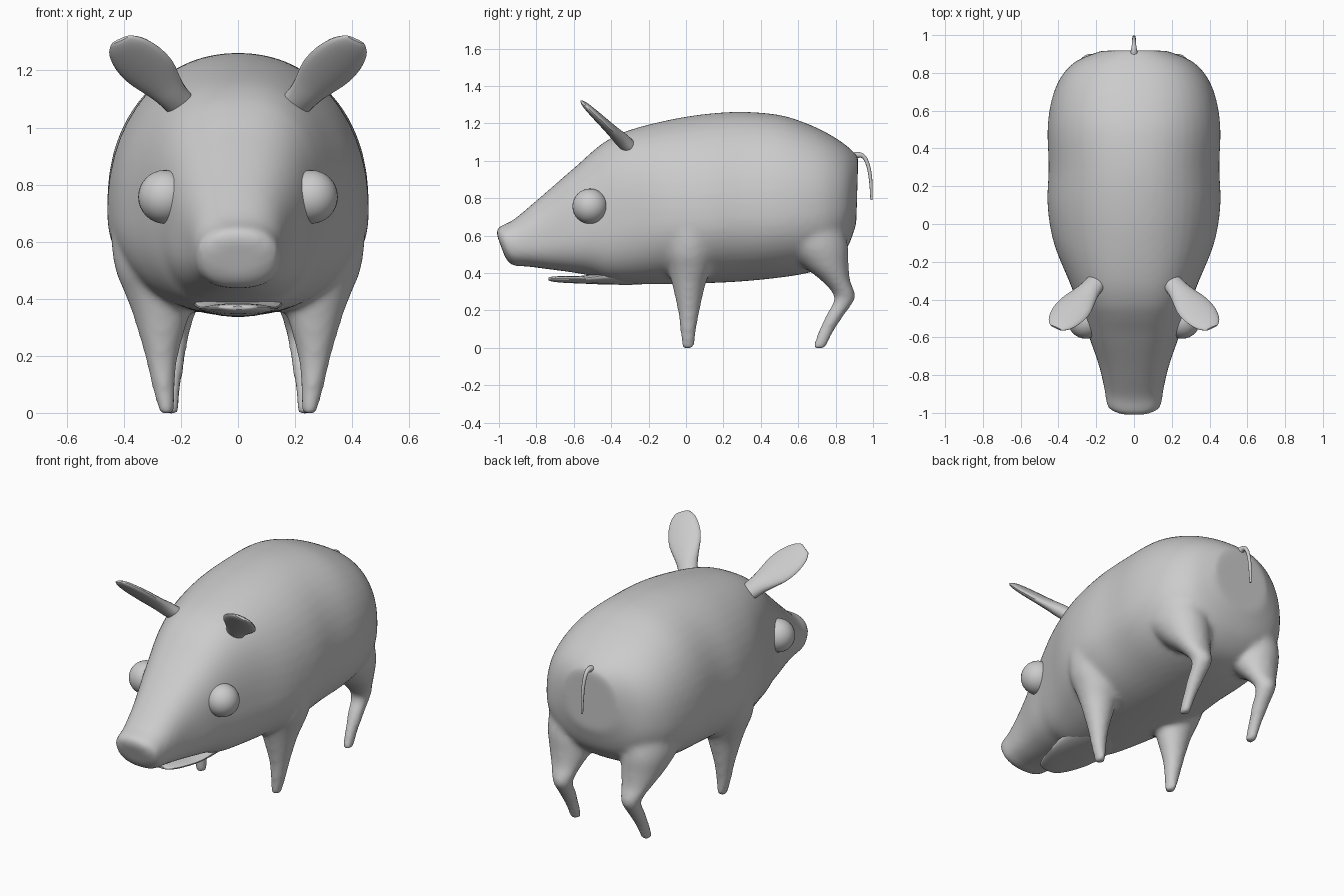
import bpy, bmesh, math
from mathutils import Vector

if "Cube" in bpy.data.objects:
    bpy.data.objects.remove(bpy.data.objects["Cube"])

skin = bpy.data.materials.new("light_grey")
skin.diffuse_color = (0.6, 0.6, 0.6, 1)
skin.use_nodes = True
skin.node_tree.nodes["Principled BSDF"].inputs["Base Color"].default_value = skin.diffuse_color


def spline(rows, steps):
    """Catmull-Rom interpolation of rows of numbers."""
    out = []
    for i in range(len(rows) - 1):
        a, b, c, d = (rows[max(i - 1, 0)], rows[i], rows[i + 1],
                      rows[min(i + 2, len(rows) - 1)])
        for s in range(steps):
            t = s / steps
            out.append([0.5 * (2 * q + (r - p) * t + (2 * p - 5 * q + 4 * r - w) * t * t
                               + (3 * q - p - 3 * r + w) * t ** 3)
                        for p, q, r, w in zip(a, b, c, d)])
    return out + [list(rows[-1])]


def loft(bm, rings):
    """Skin closed rings of points and cap both ends."""
    vs = [[bm.verts.new(p) for p in ring] for ring in rings]
    n = len(vs[0])
    faces = [bm.faces.new((a[i], a[(i + 1) % n], b[(i + 1) % n], b[i]))
             for a, b in zip(vs, vs[1:]) for i in range(n)]
    faces += [bm.faces.new(vs[0][::-1]), bm.faces.new(vs[-1])]
    bmesh.ops.recalc_face_normals(bm, faces=faces)


def finish(bm, name, smooth=True):
    me = bpy.data.meshes.new(name)
    bm.to_mesh(me)
    bm.free()
    me.materials.append(skin)
    ob = bpy.data.objects.new(name, me)
    bpy.context.collection.objects.link(ob)
    bpy.context.view_layer.objects.active = ob
    ob.select_set(True)
    if smooth:
        bpy.ops.object.shade_smooth_by_angle(angle=math.radians(50))
    ob.select_set(False)
    return ob


def trunk_rings(rows, n=48, steps=5):
    """Rows: y, bottom z, top z, widest z, half width, lean, squareness."""
    rings = []
    for y, zb, zt, zm, w, lean, sq in spline(rows, steps):
        ring = []
        for k in range(n):
            a = 2 * math.pi * (k + 0.5) / n
            c, s = (math.copysign(abs(v) ** (2 / sq), v) for v in (math.cos(a), math.sin(a)))
            dz = s * ((zt - zm) if s > 0 else (zm - zb))
            ring.append((w * c, y + lean * dz, zm + dz))
        rings.append(ring)
    return rings


def leg_rings(rows, side, n=20):
    """Rows: x, y, z, x radius, y radius."""
    return [[(side * (x + rx * math.cos(2 * math.pi * k / n)),
              y + ry * math.sin(2 * math.pi * k / n), z) for k in range(n)]
            for x, y, z, rx, ry in spline(rows, 4)]


# Body with head and snout
trunk = [
    (-0.99, 0.48, 0.61, 0.545, 0.08, -0.37, 2.2),
    (-0.965, 0.44, 0.645, 0.545, 0.14, -0.37, 2.3),
    (-0.88, 0.435, 0.69, 0.55, 0.155, -0.25, 2.4),
    (-0.75, 0.42, 0.81, 0.58, 0.185, -0.10, 2.5),
    (-0.60, 0.402, 0.96, 0.63, 0.237, 0, 2.6),
    (-0.50, 0.383, 1.05, 0.66, 0.268, 0, 2.6),
    (-0.42, 0.355, 1.11, 0.68, 0.297, 0, 2.6),
    (-0.30, 0.342, 1.165, 0.70, 0.345, 0, 2.45),
    (-0.10, 0.34, 1.217, 0.70, 0.425, 0, 2.2),
    (0.10, 0.345, 1.25, 0.70, 0.458, 0, 2.15),
    (0.30, 0.355, 1.262, 0.72, 0.452, 0, 2.15),
    (0.50, 0.375, 1.245, 0.73, 0.458, 0, 2.2),
    (0.65, 0.40, 1.198, 0.74, 0.438, 0, 2.25),
    (0.77, 0.44, 1.14, 0.75, 0.392, 0, 2.3),
    (0.86, 0.53, 1.08, 0.77, 0.31, 0, 2.3),
    (0.915, 0.66, 1.02, 0.82, 0.18, 0.03, 2.2)]
front_leg = [
    (0.25, 0.01, -0.004, 0.026, 0.034), (0.262, 0.012, 0.10, 0.042, 0.044),
    (0.268, 0.015, 0.20, 0.059, 0.059), (0.27, 0.015, 0.34, 0.098, 0.09),
    (0.28, 0.02, 0.42, 0.118, 0.115), (0.29, 0.02, 0.52, 0.145, 0.14),
    (0.31, 0.03, 0.68, 0.13, 0.14), (0.29, 0.03, 0.85, 0.06, 0.07)]
hind_leg = [
    (0.237, 0.71, -0.004, 0.028, 0.036), (0.235, 0.745, 0.08, 0.034, 0.041),
    (0.23, 0.80, 0.18, 0.045, 0.050), (0.228, 0.850, 0.27, 0.057, 0.056),
    (0.235, 0.80, 0.36, 0.092, 0.078), (0.24, 0.745, 0.44, 0.125, 0.125),
    (0.25, 0.68, 0.56, 0.15, 0.185), (0.26, 0.62, 0.72, 0.13, 0.19),
    (0.26, 0.60, 0.85, 0.06, 0.10)]
bm = bmesh.new()
loft(bm, trunk_rings(trunk))
for side in (-1, 1):
    loft(bm, leg_rings(front_leg, side))
    loft(bm, leg_rings(hind_leg, side))
body = finish(bm, "body_and_legs", smooth=False)
# Fuse the legs into the trunk and soften the joins
fuse = body.modifiers.new("fuse", 'REMESH')
fuse.mode = 'VOXEL'
fuse.voxel_size = 0.015
fuse.use_smooth_shade = True
soft = body.modifiers.new("soften", 'SMOOTH')
soft.factor = 0.5
soft.iterations = 12

# Lower jaw under the open mouth
bm = bmesh.new()
loft(bm, trunk_rings([
    (-0.735, 0.362, 0.374, 0.368, 0.03, 0, 2), (-0.72, 0.355, 0.38, 0.37, 0.065, 0, 2),
    (-0.66, 0.348, 0.384, 0.37, 0.10, 0, 2), (-0.55, 0.343, 0.386, 0.37, 0.135, 0, 2),
    (-0.42, 0.338, 0.41, 0.385, 0.155, 0, 2), (-0.25, 0.338, 0.44, 0.40, 0.15, 0, 2),
    (-0.05, 0.36, 0.46, 0.42, 0.10, 0, 2)], 24, 4))
finish(bm, "lower_jaw")

# Ears: flat leaf-shaped blades leaning forward and outward
root, tip = Vector((0.205, -0.315, 1.085)), Vector((0.412, -0.55, 1.308))
axis = (tip - root).normalized()
flat = Vector((0, 0.7, 0.7))
wide = axis.cross(flat).normalized()
flat = wide.cross(axis).normalized()
blade = [(0, 0.055, 0.04), (0.15, 0.06, 0.038), (0.3, 0.074, 0.032), (0.5, 0.094, 0.027),
         (0.7, 0.094, 0.023), (0.88, 0.075, 0.018), (0.97, 0.05, 0.012), (1.0, 0.035, 0.006)]
for side, label in ((-1, "left"), (1, "right")):
    rings = []
    for t, w, h in spline(blade, 3):
        ring = []
        for k in range(20):
            a = 2 * math.pi * k / 20
            p = root.lerp(tip, t) + wide * w * math.cos(a) + flat * h * math.sin(a)
            ring.append((side * p.x, p.y, p.z))
        rings.append(ring)
    bm = bmesh.new()
    loft(bm, rings)
    finish(bm, "ear_" + label)

    # Eyes
    bm = bmesh.new()
    bmesh.ops.create_uvsphere(bm, u_segments=32, v_segments=16, radius=0.094)
    bmesh.ops.translate(bm, verts=bm.verts, vec=(side * 0.256, -0.513, 0.757))
    finish(bm, "eye_" + label)

# Thin hanging tail: y, z, radius along its path
tail = spline([(0.85, 0.98, 0.03), (0.90, 1.025, 0.02), (0.945, 1.026, 0.012),
               (0.972, 0.98, 0.01), (0.987, 0.90, 0.009), (0.992, 0.79, 0.006)], 5)
rings = []
for i, (y, z, r) in enumerate(tail):
    a, b = tail[max(i - 1, 0)], tail[min(i + 1, len(tail) - 1)]
    d = Vector((0, b[0] - a[0], b[1] - a[1])).normalized()
    up = Vector((1, 0, 0)).cross(d)
    rings.append([Vector((0, y, z)) + r * (Vector((math.cos(t), 0, 0)) + up * math.sin(t))
                  for t in (2 * math.pi * k / 12 for k in range(12))])
bm = bmesh.new()
loft(bm, rings)
finish(bm, "tail")
